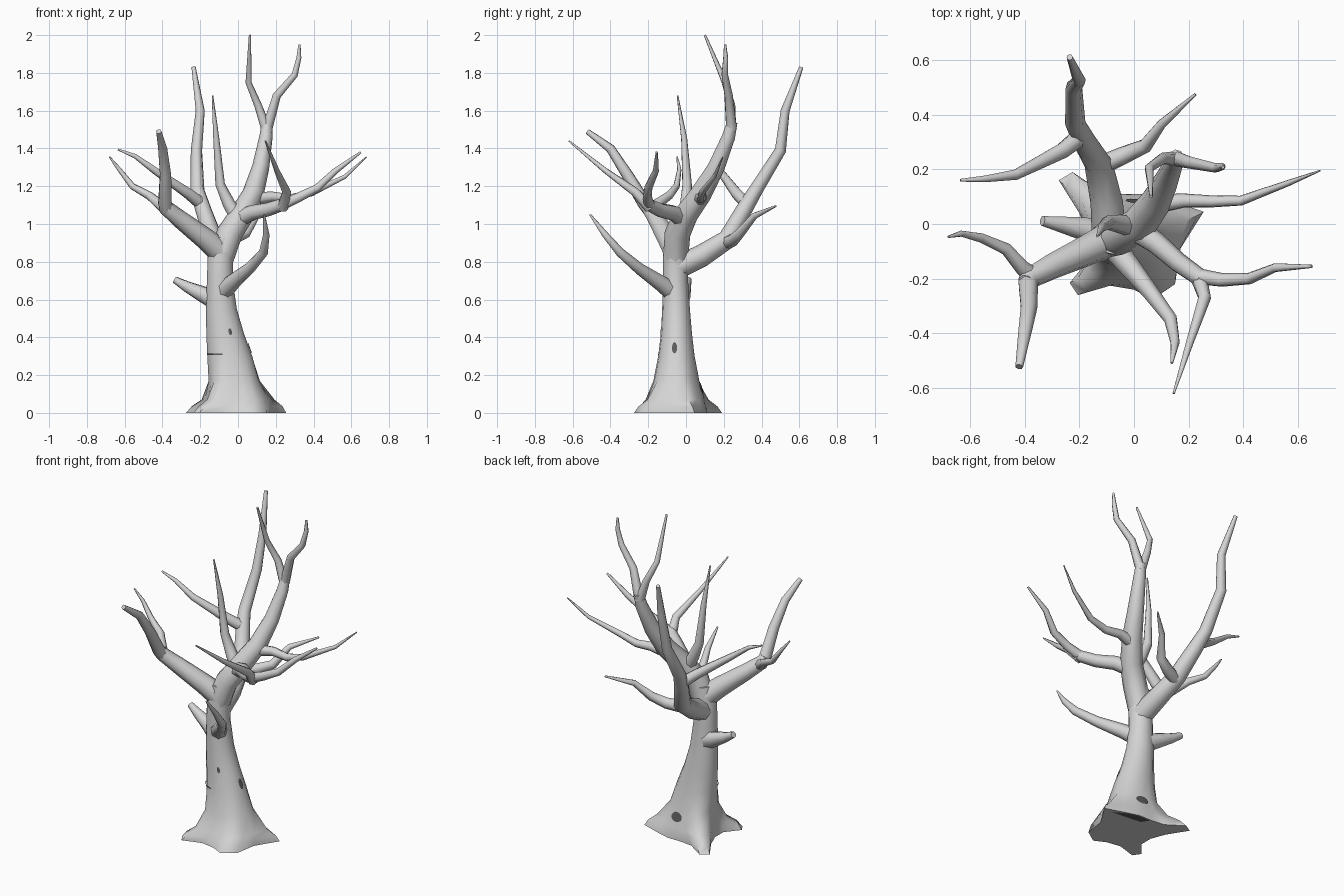
import bpy, math
from mathutils import Vector


def flat(name, c):
    m = bpy.data.materials.new(name)
    m.diffuse_color = (c, c, c, 1)
    return m


bark = flat("grey_bark", 0.66)
dark = flat("dark_knot", 0.1)


def add(name, verts, faces, mat, angle):
    me = bpy.data.meshes.new(name)
    me.from_pydata(verts, [], faces)
    me.materials.append(mat)
    ob = bpy.data.objects.new(name, me)
    bpy.context.collection.objects.link(ob)
    bpy.ops.object.select_all(action='DESELECT')
    ob.select_set(True)
    bpy.context.view_layer.objects.active = ob
    bpy.ops.object.shade_smooth_by_angle(angle=math.radians(angle))


def make(name, rings, angle):
    """Skin a list of equal-length rings and cap both ends."""
    n = len(rings[0])
    verts = [p for r in rings for p in r]
    faces = [(a * n + i, a * n + (i + 1) % n, (a + 1) * n + (i + 1) % n, (a + 1) * n + i)
             for a in range(len(rings) - 1) for i in range(n)]
    faces.append(tuple(reversed(range(n))))
    faces.append(tuple(range(len(verts) - n, len(verts))))
    add(name, verts, faces, bark, angle)


def branch(name, path, sides=7):
    """Tapered tube along (x, y, z, radius) points."""
    pts = [Vector(p[:3]) for p in path]
    rings, u = [], None
    for i, p in enumerate(pts):
        a, b = pts[max(i - 1, 0)], pts[min(i + 1, len(pts) - 1)]
        t = (b - a).normalized()
        if u is None:
            u = t.orthogonal()
        u = (u - t * u.dot(t)).normalized()
        v = t.cross(u)
        r = path[i][3] * 1.04
        rings.append([p + (u * math.cos(k) + v * math.sin(k)) * r
                      for k in (2 * math.pi * j / sides for j in range(sides))])
    make(name, rings, 62)


# Trunk: star-shaped root flare blending into an oval stem
star = [(.255, .045), (.12, .09), (.05, .11), (-.04, .11), (-.12, .12), (-.225, .19),
        (-.275, .16), (-.2, .04), (-.165, -.05), (-.165, -.13), (-.235, -.215),
        (-.205, -.26), (-.09, -.225), (0, -.24), (.07, -.275), (.15, -.22), (.17, -.09)]
# z, centre x, centre y, radius x, radius y, amount of star
levels = [(0, 0, -.05, .2, .18, 1), (.035, 0, -.05, .175, .155, .78),
          (.07, -.005, -.05, .16, .14, .42), (.17, -.025, -.05, .13, .117, .1),
          (.3, -.045, -.05, .118, .095, .03), (.42, -.068, -.05, .1, .083, 0),
          (.55, -.088, -.052, .082, .074, 0), (.7, -.096, -.055, .069, .067, 0),
          (.84, -.092, -.055, .068, .066, 0), (.93, -.075, -.05, .06, .06, 0)]
rings = []
for z, cx, cy, rx, ry, k in levels:
    ring = []
    for i, (sx, sy) in enumerate(star):
        a = math.radians(16) + 2 * math.pi * i / len(star)
        ex, ey = cx + rx * math.cos(a), cy + ry * math.sin(a)
        ring.append(Vector((ex + (sx - ex) * k, ey + (sy - ey) * k, z)))
    rings.append(ring)
make("trunk", rings, 60)


def on_trunk(t, z):
    """Point just outside the trunk at ring position t and height z."""
    a = max(i for i in range(len(levels) - 1) if levels[i][0] <= z)
    f = (z - levels[a][0]) / (levels[a + 1][0] - levels[a][0])
    n, i = len(star), int(t)
    lo, hi = (r[i % n].lerp(r[(i + 1) % n], t - i) for r in rings[a:a + 2])
    p = lo.lerp(hi, f)
    out = p - Vector((levels[a][1], levels[a][2], z))
    return p + out.normalized() * .005


def knot(name, t, z, dt, dz):
    """Thin dark oval patch lying on the bark."""
    rim = [on_trunk(t + dt * math.cos(k), z + dz * math.sin(k))
           for k in (2 * math.pi * j / 12 for j in range(12))]
    add(name, rim + [on_trunk(t, z)], [(j, (j + 1) % 12, 12) for j in range(12)], dark, 60)


# Dark marks on the bark
knot("back_knot", 2.8, .13, .65, .028)
knot("front_knot", 12.75, .43, .25, .018)
knot("right_knot", 15.95, .345, .38, .03)
strip = [on_trunk(8.5 + .25 * j, z) for z in (.307, .315) for j in range(12)]
add("front_crack", strip, [(j, j + 1, j + 13, j + 12) for j in range(11)], dark, 60)
under = [(x, y, -.001) for x, y in [(.2, .04), (.12, .085), (.05, .105), (-.03, .105), (.0, .06), (.08, .05)]]
add("underside_hollow", under, [(5, 4, 3, 2, 1, 0)], dark, 30)

# Left front limb and its two twigs
branch("left_limb", [(-.08, -.05, .84, .064), (-.17, -.095, .92, .056),
                     (-.30, -.155, 1.02, .046), (-.385, -.2, 1.09, .038), (-.395, -.215, 1.12, .03)], 8)
branch("left_limb_front_twig", [(-.375, -.19, 1.07, .036), (-.388, -.22, 1.11, .036), (-.385, -.31, 1.26, .03),
                                (-.40, -.40, 1.40, .024), (-.42, -.522, 1.49, .014)])
branch("left_limb_side_twig", [(-.37, -.19, 1.07, .032), (-.41, -.16, 1.10, .028), (-.47, -.09, 1.15, .022),
                               (-.56, -.05, 1.20, .017), (-.63, -.035, 1.29, .011), (-.68, -.047, 1.355, .004)])

# Back limb and its two twigs
branch("back_limb", [(-.09, -.05, .77, .062), (-.10, .08, .83, .057), (-.13, .22, .92, .05),
                     (-.185, .31, 1.08, .042), (-.215, .37, 1.18, .036), (-.22, .5, 1.39, .029),
                     (-.20, .525, 1.6, .023), (-.235, .61, 1.83, .011)], 8)
branch("back_limb_right_twig", [(-.13, .21, .90, .036), (-.04, .25, .915, .032), (.04, .285, .95, .026),
                                (.10, .365, 1.045, .017), (.225, .475, 1.095, .005)])
branch("back_limb_left_twig", [(-.185, .33, 1.10, .034), (-.26, .27, 1.16, .029), (-.435, .18, 1.28, .019),
                               (-.545, .165, 1.36, .012), (-.635, .16, 1.395, .005)])

# Main upright limb, forking at the top
branch("upright_limb", [(-.088, -.055, .82, .064), (-.045, -.045, .95, .066), (.02, 0, 1.05, .062),
                        (.08, .08, 1.16, .055), (.12, .16, 1.30, .044), (.148, .225, 1.46, .034),
                        (.155, .245, 1.54, .027)], 8)
branch("upright_limb_inner_fork", [(.15, .238, 1.50, .027), (.105, .24, 1.63, .02),
                                   (.055, .205, 1.75, .016), (.063, .10, 2.0, .006)])
branch("upright_limb_outer_fork", [(.152, .24, 1.50, .028), (.205, .225, 1.68, .022), (.30, .205, 1.79, .017),
                                   (.322, .21, 1.88, .013), (.325, .207, 1.95, .006)])
branch("upright_limb_side_twig", [(.07, .07, 1.13, .036), (.18, .085, 1.145, .026), (.28, .082, 1.135, .022),
                                  (.39, .085, 1.165, .018), (.565, .15, 1.25, .011), (.68, .195, 1.355, .003)])

# Right front limb and its two twigs
branch("right_limb", [(-.01, -.01, 1.02, .046), (.08, -.07, 1.06, .04),
                      (.16, -.14, 1.075, .036), (.245, -.2, 1.105, .032)])
branch("right_limb_side_twig", [(.22, -.19, 1.095, .03), (.32, -.205, 1.14, .025), (.42, -.2, 1.19, .021),
                                (.515, -.16, 1.28, .016), (.65, -.155, 1.38, .006)])
branch("right_limb_front_twig", [(.235, -.19, 1.085, .03), (.258, -.27, 1.17, .023),
                                 (.205, -.43, 1.285, .014), (.145, -.62, 1.44, .004)])

# Single branches
branch("centre_twig", [(0, -.01, 1.03, .04), (-.05, 0, 1.11, .033), (-.095, .005, 1.21, .025),
                       (-.115, -.01, 1.45, .016), (-.135, -.045, 1.68, .004)])
branch("lower_front_branch", [(-.09, -.06, .63, .05), (-.03, -.14, .69, .041), (.06, -.25, .765, .03),
                              (.135, -.35, .85, .024), (.15, -.43, .945, .017), (.138, -.508, 1.05, .005)])
branch("lower_left_stub", [(-.1, -.045, .59, .056), (-.19, -.015, .63, .042),
                           (-.27, 0, .668, .029), (-.335, .012, .705, .018)])
